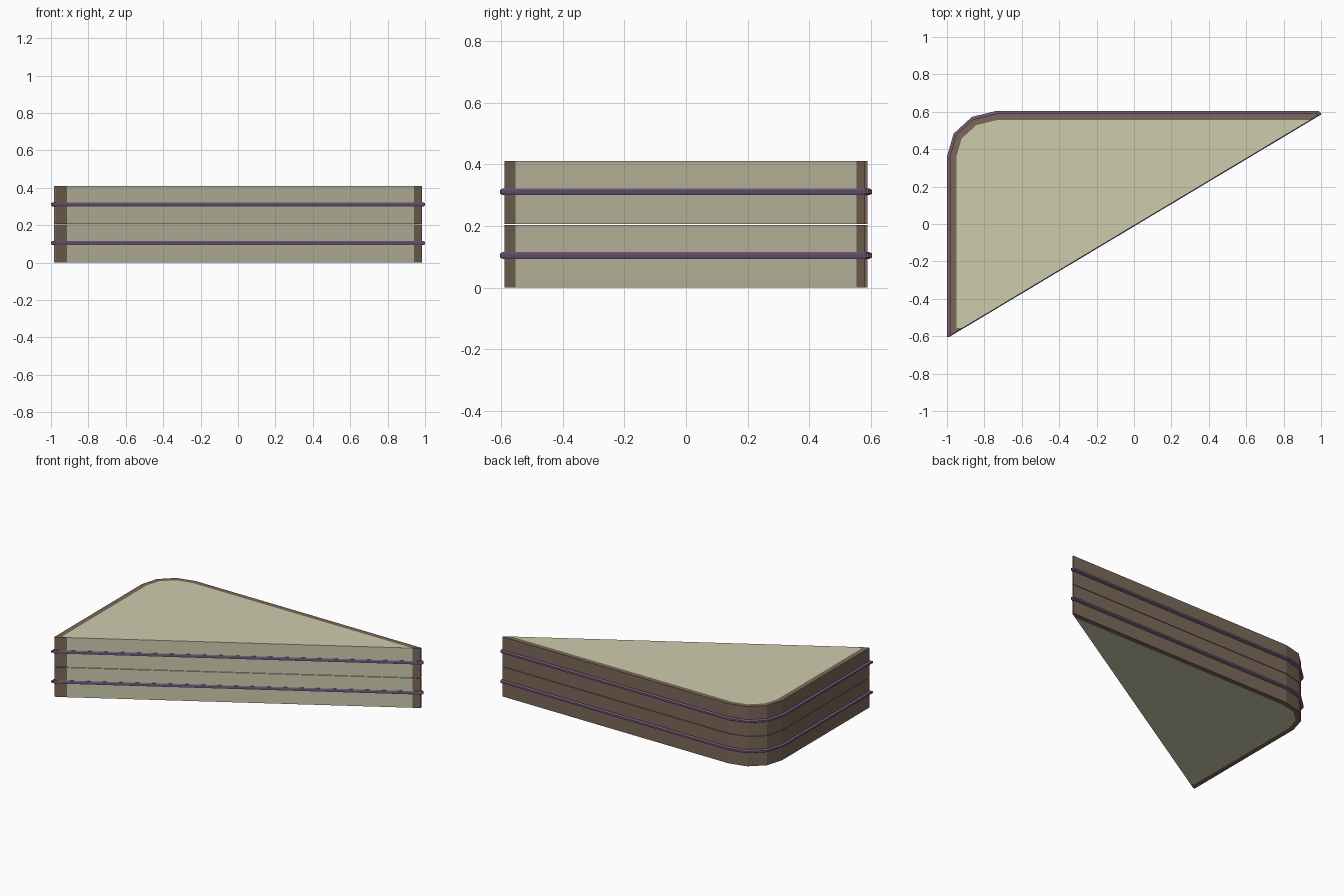
import bpy, bmesh
from math import sin, cos, radians

if "Cube" in bpy.data.objects:
    bpy.data.objects.remove(bpy.data.objects["Cube"])

def mat(name, col):
    m = bpy.data.materials.new(name)
    m.diffuse_color = (*col, 1)
    m.use_nodes = True
    m.node_tree.nodes["Principled BSDF"].inputs["Base Color"].default_value = m.diffuse_color
    return m

TAN = mat("tan_filling", (0.62, 0.60, 0.42))
BROWN = mat("brown_crust", (0.20, 0.14, 0.10))
PURPLE = mat("purple_band", (0.17, 0.10, 0.19))

def outline(o, shift=0.0, chamfer=0.0):
    """Wedge with one rounded corner, offset outward by o; long cut side stays on one line."""
    line = lambda x: 0.598 * x - 0.008 - shift
    inv = lambda y: (y + 0.008 + shift) / 0.598
    l, r, b, t = -0.975 - o, 0.975 + o, -0.58 - o, 0.58 + o
    pts = []
    if inv(b) > l:
        pts.append((inv(b), b))
        pts.append((l, b))
    else:
        pts.append((l, line(l)))
    cx, cy = -0.735, 0.36
    for a in (0, 30, 60, 90):
        pts.append((cx + (l - cx) * cos(radians(a)), cy + (t - cy) * sin(radians(a))))
    if line(r) < t - 0.001:
        if chamfer:
            pts += [(r - chamfer, t), (r, max(t - chamfer, line(r) + 0.003))]
        else:
            pts.append((r, t))
        pts.append((r, line(r)))
    else:
        pts.append((inv(t), t))
    return pts

def loft(name, levels, m):
    """Join matching outlines stacked at given heights into a closed solid."""
    bm = bmesh.new()
    rings = [[bm.verts.new((x, y, z)) for x, y in pts] for pts, z in levels]
    n = len(rings[0])
    bm.faces.new(rings[0])
    bm.faces.new(rings[-1])
    for a, b in zip(rings, rings[1:]):
        for i in range(n):
            j = (i + 1) % n
            bm.faces.new((a[i], a[j], b[j], b[i]))
    bmesh.ops.recalc_face_normals(bm, faces=bm.faces[:])
    me = bpy.data.meshes.new(name)
    bm.to_mesh(me)
    bm.free()
    me.materials.append(m)
    ob = bpy.data.objects.new(name, me)
    bpy.context.collection.objects.link(ob)
    return ob

fill_shape = outline(-0.025)
crust_shape = outline(0.01) + fill_shape[::-1]

for i, name in enumerate(("lower", "upper")):
    z0 = i * 0.207
    z1 = z0 + 0.204
    zm = z0 + 0.104
    # soft wedge filling
    loft(name + "_filling", [(fill_shape, z0), (fill_shape, z1)], TAN)
    # thin shell along the two outer sides and rounded corner
    loft(name + "_crust", [(crust_shape, z0), (crust_shape, z1)], BROWN)
    # bevelled band that sticks out around the middle of the layer
    inner, outer = outline(0.016, 0.002, 0.012), outline(0.025, 0.005, 0.012)
    loft(name + "_band", [(inner, zm - 0.011), (outer, zm - 0.006),
                          (outer, zm + 0.006), (inner, zm + 0.011)], PURPLE)
